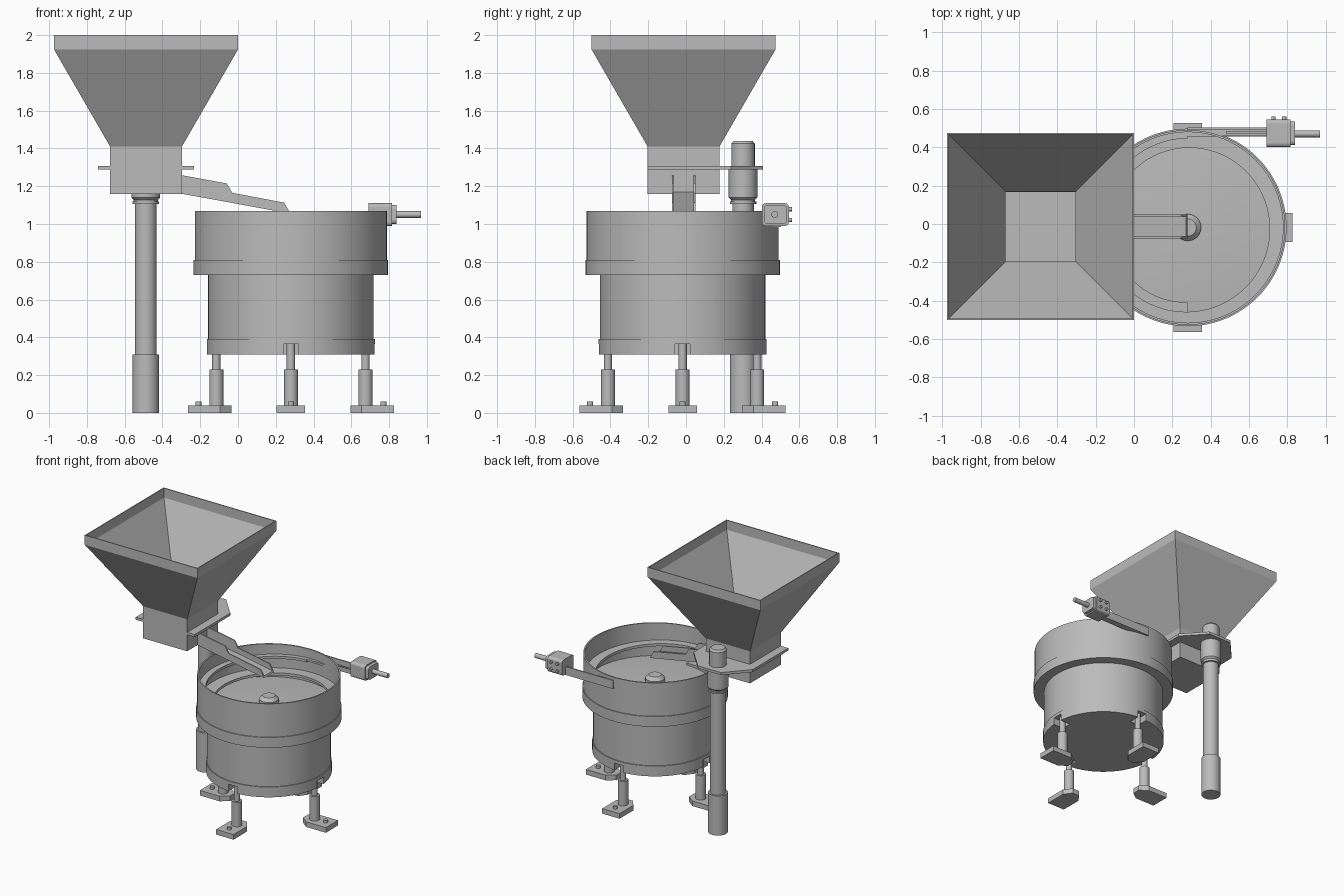
import bpy, bmesh, math
from mathutils import Matrix

cube = bpy.data.objects.get("Cube")
if cube:
    bpy.data.objects.remove(cube, do_unlink=True)

steel = bpy.data.materials.new("brushed_grey_steel")
steel.use_nodes = True
GREY = (0.5, 0.5, 0.5, 1)
steel.diffuse_color = GREY
steel.node_tree.nodes["Principled BSDF"].inputs["Base Color"].default_value = GREY

CX, CY = 0.28, -0.018       # bowl centre
HX, HY = -0.487, -0.013     # hopper centre


def finish(name, bm, smooth=True):
    bmesh.ops.remove_doubles(bm, verts=bm.verts, dist=1e-5)
    bmesh.ops.recalc_face_normals(bm, faces=bm.faces)
    mesh = bpy.data.meshes.new(name)
    bm.to_mesh(mesh)
    bm.free()
    obj = bpy.data.objects.new(name, mesh)
    obj.data.materials.append(steel)
    bpy.context.collection.objects.link(obj)
    if smooth:
        bpy.ops.object.select_all(action='DESELECT')
        obj.select_set(True)
        bpy.context.view_layer.objects.active = obj
        bpy.ops.object.shade_smooth_by_angle(angle=math.radians(30))
    return obj


def lathe(name, profile, x, y, segs=64):
    """Revolve (radius, z) points round a vertical axis."""
    bm = bmesh.new()
    vs = [bm.verts.new((r, 0, z)) for r, z in profile]
    edges = [bm.edges.new(pair) for pair in zip(vs, vs[1:])]
    bmesh.ops.spin(bm, geom=vs + edges, cent=(0, 0, 0), axis=(0, 0, 1),
                   angle=math.tau, steps=segs, use_merge=True)
    bmesh.ops.translate(bm, vec=(x, y, 0), verts=bm.verts)
    return finish(name, bm)


def rod(name, r, z0, z1, x, y, segs=32):
    return lathe(name, [(0, z0), (r, z0), (r, z1), (0, z1)], x, y, segs)


def prism(name, pts, lo, hi, axis='z'):
    """Extrude a 2D outline along z (xy points) or y (xz points)."""
    bm = bmesh.new()
    place = (lambda a, b, t: (a, b, t)) if axis == 'z' else (lambda a, b, t: (a, t, b))
    low = [bm.verts.new(place(a, b, lo)) for a, b in pts]
    high = [bm.verts.new(place(a, b, hi)) for a, b in pts]
    bm.faces.new(low)
    bm.faces.new(high)
    for i in range(len(pts)):
        j = (i + 1) % len(pts)
        bm.faces.new((low[i], low[j], high[j], high[i]))
    return finish(name, bm, False)


def box(name, x, y, z, bevel=0):
    obj = prism(name, [(x[0], y[0]), (x[1], y[0]), (x[1], y[1]), (x[0], y[1])], *z)
    if bevel:   # round only the edges that run along x
        bm = bmesh.new()
        bm.from_mesh(obj.data)
        along = [e for e in bm.edges if abs(e.verts[0].co.x - e.verts[1].co.x) > 1e-4]
        bmesh.ops.bevel(bm, geom=along, offset=bevel, segments=4, profile=0.5, affect='EDGES')
        bm.to_mesh(obj.data)
        bm.free()
    return obj


# Drive base and feeder bowl
base = lathe("drive_base", [(0, .31), (.445, .31), (.445, .39), (.438, .39),
                            (.438, .735), (0, .735)], CX, CY, 96)
lathe("feeder_bowl", [(0, .73), (.515, .73), (.515, .81), (.508, .81), (.508, 1.07),
                      (.497, 1.07), (.497, .815), (0, .855)], CX, CY, 96)
lathe("bowl_centre_nut", [(.07, .84), (.07, .875), (.045, .9), (0, .9)], CX, CY, 24)

# Spiral track climbing clockwise to the outlet
bm = bmesh.new()
rings, steps = [], 108
for i in range(steps + 1):
    t = i / steps
    a = math.radians(-90 - 540 * t)
    r, z = .39 + .075 * t, .84 + .16 * t
    rings.append([bm.verts.new((CX + q * math.cos(a), CY + q * math.sin(a), h))
                  for q, h in ((r, z), (.503, z), (.503, z - .02), (r, z - .02))])
for p, q in zip(rings, rings[1:]):
    for k in range(4):
        m = (k + 1) % 4
        bm.faces.new((p[k], p[m], q[m], q[k]))
bm.faces.new(rings[0])
bm.faces.new(rings[-1])
finish("spiral_track", bm)

# Outlet rail leading to the gearbox
box("outlet_floor", (CX, .70), (.455, .503), (.985, 1.0))
box("outlet_outer_wall", (CX, .70), (.493, .503), (.985, 1.05))
box("outlet_inner_lip", (.46, .70), (.455, .462), (.985, 1.02))
box("outlet_guide", (.48, .70), (.472, .482), (1.0, 1.015))

# Gearbox with flange, shaft and bolts
box("gearbox", (.69, .815), (.402, .545), (.99, 1.11), .02)
box("gearbox_flange", (.81, .84), (.412, .535), (1.0, 1.1), .02)
shaft = rod("gearbox_shaft", .018, 0, .14, 0, 0, 24)
shaft.matrix_world = Matrix.Translation((.83, .47, 1.05)) @ Matrix.Rotation(math.pi / 2, 4, 'Y')
for x in (.727, .783):
    for z in (1.022, 1.078):
        bolt = rod("gearbox_bolt", .011, 0, .02, 0, 0, 16)
        bolt.matrix_world = Matrix.Translation((x, .54, z)) @ Matrix.Rotation(-math.pi / 2, 4, 'X')

# Four adjustable feet, with slots cut in the base skirt
pad = [(.545, -.075), (.545, .075), (.375, .075), (.315, .03), (.315, -.03), (.375, -.075)]
for i, side in enumerate(("left", "back", "right", "front")):
    turn = Matrix.Translation((CX, CY, 0)) @ Matrix.Rotation(i * math.pi / 2, 4, 'Z')
    cutter = box("slot_cutter", (.355, .5), (-.039, .039), (.25, .365))
    cutter.hide_render = True
    parts = [prism(side + "_foot_pad", pad, 0, .04),
             rod(side + "_foot_post", .037, .035, .23, .395, 0),
             rod(side + "_foot_rod", .022, .22, .37, .395, 0),
             rod(side + "_foot_bolt", .016, .035, .06, .49, 0, 16)]
    for obj in parts + [cutter]:
        obj.matrix_world = turn
    bpy.context.view_layer.update()
    mod = base.modifiers.new("slot", 'BOOLEAN')
    mod.object, mod.operation, mod.solver = cutter, 'DIFFERENCE', 'EXACT'
    with bpy.context.temp_override(object=base, active_object=base):
        bpy.ops.object.modifier_apply(modifier=mod.name)
    bpy.data.objects.remove(cutter, do_unlink=True)

# Hopper: square shell, outside up and inside down
levels = [(.19, 1.16), (.19, 1.41), (.4875, 1.925), (.4875, 2.0),
          (.48, 2.0), (.48, 1.925), (.182, 1.41), (.182, 1.17)]
bm = bmesh.new()
loops = [[bm.verts.new((HX + sx * h, HY + sy * h, z))
          for sx, sy in ((-1, -1), (1, -1), (1, 1), (-1, 1))] for h, z in levels]
for p, q in zip(loops, loops[1:]):
    for k in range(4):
        m = (k + 1) % 4
        bm.faces.new((p[k], p[m], q[m], q[k]))
bm.faces.new(loops[0])
bm.faces.new(loops[-1])
finish("hopper", bm, False)

# Mounting plate: right and left halves round the neck, joined behind it
half = [(.255, -.19), (.255, .25), (.1, .42), (0, .42), (0, .18), (.185, .18), (.185, -.19)]
for s, side in ((1, "left"), (-1, "right")):
    prism("mounting_plate_" + side, [(HX + s * x, HY + y) for x, y in half], 1.288, 1.308)

# Support column
PX, PY = -.488, .302
rod("column_base", .07, 0, .31, PX, PY)
rod("column_tube", .057, .30, 1.32, PX, PY)
lathe("column_sleeve", [(.05, 1.105), (.07, 1.105), (.07, 1.118), (.064, 1.118),
                        (.064, 1.128), (.076, 1.14), (.076, 1.29), (.05, 1.29)], PX, PY, 32)
lathe("column_cap", [(.062, 1.3), (.062, 1.425), (.05, 1.44), (0, 1.44)], PX, PY, 32)

# Feed chute: open channel from hopper neck into the bowl
cheek = [(-.297, 1.16), (-.297, 1.258), (-.06, 1.215), (-.03, 1.165),
         (.245, 1.113), (.278, 1.055)]
for name, y in (("chute_right_cheek", -.075), ("chute_left_cheek", .04)):
    prism(name, cheek, y, y + .01, 'y')
prism("chute_floor", [(-.297, 1.16), (-.297, 1.17), (.272, 1.066), (.278, 1.055)],
      -.07, .045, 'y')
